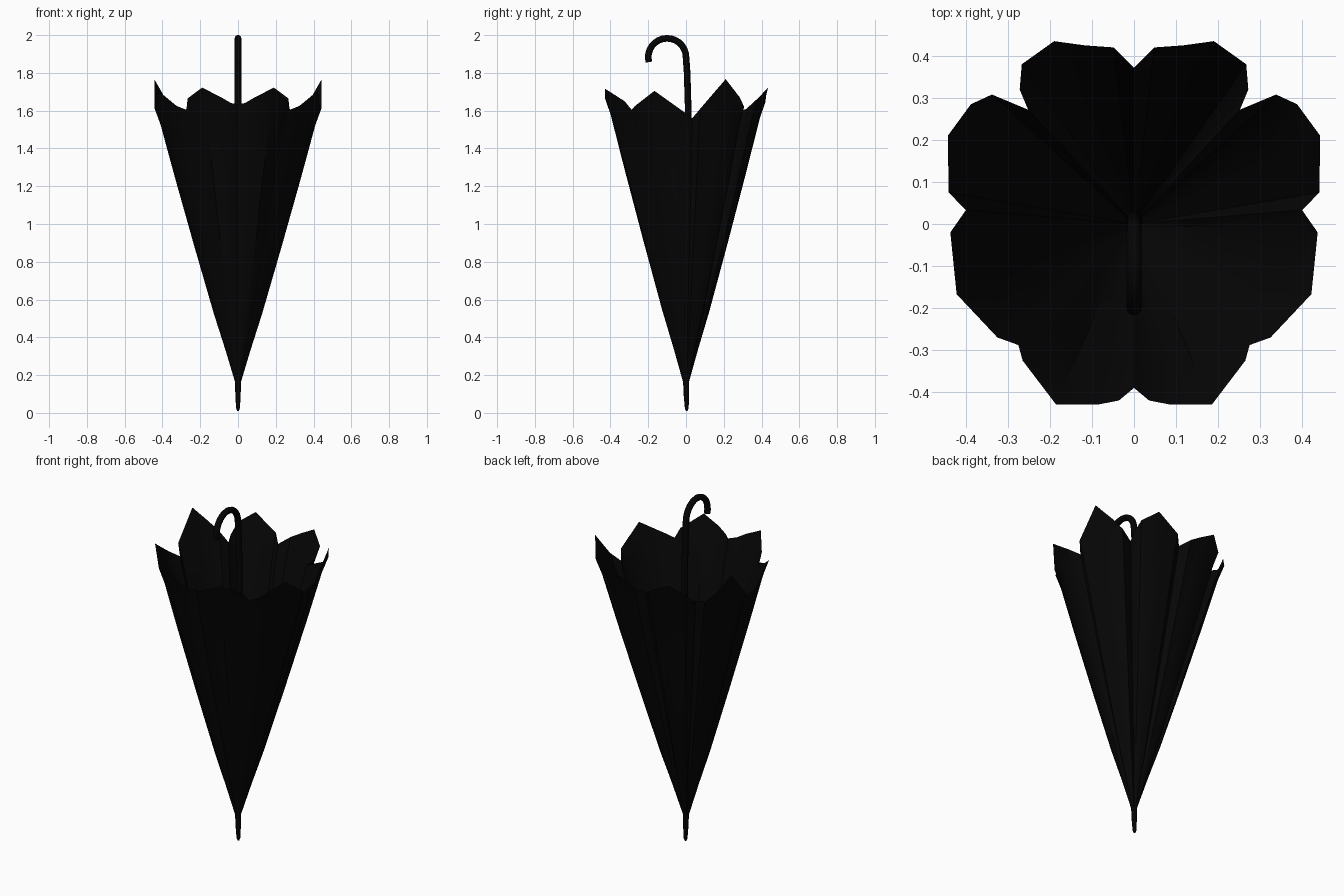
import bpy, math
from mathutils import Vector

if "Cube" in bpy.data.objects:
    bpy.data.objects.remove(bpy.data.objects["Cube"])

black_cloth = bpy.data.materials.new("black_cloth")
black_cloth.diffuse_color = (0.002, 0.002, 0.002, 1)
black_cloth.use_nodes = True
black_cloth.node_tree.nodes["Principled BSDF"].inputs["Base Color"].default_value = black_cloth.diffuse_color
black_handle = bpy.data.materials.new("black_handle")
black_handle.diffuse_color = (0.0012, 0.0012, 0.0012, 1)
black_handle.use_nodes = True
black_handle.node_tree.nodes["Principled BSDF"].inputs["Base Color"].default_value = black_handle.diffuse_color


def make(name, verts, faces, mat, angle):
    me = bpy.data.meshes.new(name)
    me.from_pydata(verts, [], faces)
    me.materials.append(mat)
    me.update()
    ob = bpy.data.objects.new(name, me)
    bpy.context.collection.objects.link(ob)
    bpy.ops.object.select_all(action='DESELECT')
    ob.select_set(True)
    bpy.context.view_layer.objects.active = ob
    bpy.ops.object.shade_smooth_by_angle(angle=math.radians(angle))
    return ob


def tube(name, path, mat, n=12):
    """Round tube along (y, z, radius) points in the x = 0 plane."""
    verts, faces = [], []
    for i, (y, z, r) in enumerate(path):
        a, b = path[max(i - 1, 0)], path[min(i + 1, len(path) - 1)]
        t = Vector((0, b[0] - a[0], b[1] - a[1])).normalized()
        u = Vector((1, 0, 0))
        w = t.cross(u)
        for k in range(n):
            g = math.tau * k / n
            verts.append(Vector((0, y, z)) + (u * math.cos(g) + w * math.sin(g)) * r)
    for i in range(len(path) - 1):
        for k in range(n):
            p, q = i * n + k, i * n + (k + 1) % n
            faces.append((p, q, q + n, p + n))
    faces.append(tuple(reversed(range(n))))
    faces.append(tuple(range(len(verts) - n, len(verts))))
    return make(name, verts, faces, mat, 40)


# Canopy: scalloped rim (right half, front to back), drawn down to the tip
half = [
    (0, -.39, 1.635), (.036, -.42, 1.64), (.088, -.43, 1.67), (.185, -.43, 1.717),
    (.265, -.325, 1.65), (.275, -.288, 1.605),
    (.325, -.27, 1.625), (.422, -.167, 1.705), (.437, -.02, 1.60), (.40, .033, 1.56),
    (.441, .075, 1.61), (.443, .21, 1.767), (.388, .285, 1.67), (.338, .308, 1.62),
    (.252, .272, 1.59),
    (.272, .32, 1.61), (.267, .38, 1.665), (.19, .435, 1.722), (.117, .425, 1.685),
    (.048, .42, 1.645), (0, .372, 1.61)]
rim = half + [(-x, y, z) for x, y, z in half[-2:0:-1]]
n = len(rim)
# Lobes flare slightly just below the rim; the fold columns run straight
rows = [(0, 1, 1), (.12, 1.02, 1.02), (.25, 1.05, 1.04), (.5, 1.02, 1.035),
        (.75, 1, 1.02), (.94, .985, 1.005), (1, 1, 1)]
verts, faces = [], []
for t, lobe, fold in rows:
    for x, y, z in rim:
        r = math.hypot(x, y)
        bulge = fold if r < .405 else lobe
        s = (.016 * (1 - t) + r * t) * bulge / r
        verts.append((x * s, y * s, .165 + (z - .165) * t))
for i in range(len(rows) - 1):
    for k in range(n):
        p, q = i * n + k, i * n + (k + 1) % n
        faces.append((p, q, q + n, p + n))
make("canopy", verts, faces, black_cloth, 35)

# Pointed ferrule below the canopy
tube("ferrule", [(.004, .01, .004), (.004, .024, .010), (.002, .09, .014), (0, .2, .017)],
     black_handle)

# Shaft rising through the canopy and ending in a crook
crook = [(-.1 + .1 * math.cos(a), 1.883 + .1 * math.sin(a), .0175)
         for a in (math.radians(d) for d in range(0, 196, 13))]
tube("shaft_and_crook_handle",
     [(0, .15, .015), (.006, .9, .0165), (.012, 1.6, .0175), (.006, 1.8, .0175)] + crook,
     black_handle)
